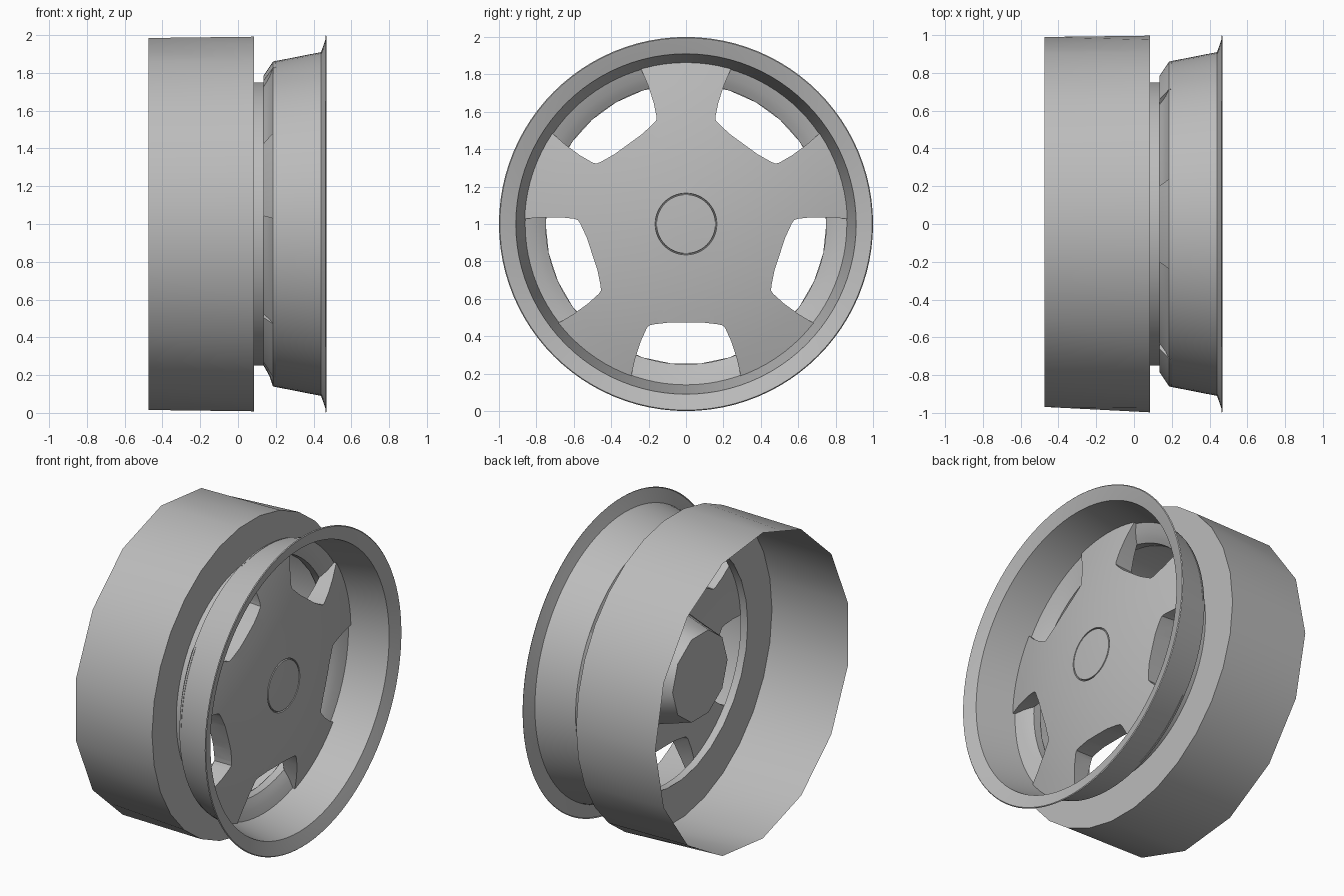
import bpy, bmesh, math

if "Cube" in bpy.data.objects:
    bpy.data.objects.remove(bpy.data.objects["Cube"])

grey = bpy.data.materials.new("wheel grey")
grey.use_nodes = True
COLOUR = (0.5, 0.5, 0.5, 1)
grey.diffuse_color = COLOUR
grey.node_tree.nodes["Principled BSDF"].inputs["Base Color"].default_value = COLOUR


def finish(bm, name, closed=False):
    """Turn a bmesh into a named, coloured, smooth shaded object."""
    bmesh.ops.remove_doubles(bm, verts=bm.verts, dist=1e-5)
    if closed:
        bmesh.ops.recalc_face_normals(bm, faces=bm.faces)
    mesh = bpy.data.meshes.new(name)
    bm.to_mesh(mesh)
    bm.free()
    obj = bpy.data.objects.new(name, mesh)
    bpy.context.collection.objects.link(obj)
    mesh.materials.append(grey)
    return obj


def smooth(obj, degrees=30):
    bpy.ops.object.select_all(action='DESELECT')
    obj.select_set(True)
    bpy.context.view_layer.objects.active = obj
    bpy.ops.object.shade_smooth_by_angle(angle=math.radians(degrees))


def lathe(name, profile, sides, closed=False, shape=None):
    """Revolve (x, radius) points about the axle; shape adjusts radius per point."""
    bm = bmesh.new()
    rings = []
    for i, (x, r) in enumerate(profile):
        ring = []
        for k in range(sides):
            a = math.tau * k / sides
            rr = r * shape(i, k) if shape else r
            ring.append(bm.verts.new((x, rr * math.cos(a), 1 + rr * math.sin(a))))
        rings.append(ring)
    for (p, a), (q, b) in zip(zip(profile, rings), zip(profile[1:], rings[1:])):
        for k in range(sides):
            n = (k + 1) % sides
            if p[1] == 0:
                bm.faces.new((a[k], b[k], b[n]))
            elif q[1] == 0:
                bm.faces.new((a[k], b[k], a[n]))
            else:
                bm.faces.new((a[k], b[k], b[n], a[n]))
    return finish(bm, name, closed)


# Outer rim: flared lip, bowl wall and the step into the barrel
rim = lathe("rim", [(0.463, 1.0), (0.468, 0.995), (0.462, 0.975), (0.44, 0.91),
                    (0.185, 0.86), (0.168, 0.81), (0.15, 0.775), (0.135, 0.75),
                    (0.085, 0.75)], 96)
smooth(rim)

# Barrel: coarse open drum, its back edge keeping half as many corners
flat = math.cos(math.tau / 30)
barrel = lathe("barrel", [(-0.475, 0.99), (0.085, 0.997)], 30,
               shape=lambda i, k: flat if i == 0 and k % 2 else 1)
smooth(barrel)

# Flat shoulder closing the drum down to the rim
shoulder = lathe("shoulder", [(0.085, 0.997), (0.085, 0.75)], 30)


# Domed spoke disc with a fine groove around the centre cap
def dome(r):
    return 0.33 - 0.13 * (r / 0.865) ** 2


front = [(dome(r), r) for r in (0, 0.08, 0.157)]
front += [(0.312, 0.159), (0.312, 0.163)]
front += [(dome(r), r) for r in (0.165, 0.25, 0.35, 0.45, 0.55, 0.65, 0.75, 0.865)]
back = [(0.185, 0.86), (0.135, 0.785), (0.14, 0.6), (0.16, 0.4), (0.16, 0)]
disc = lathe("spoke_disc", front + back, 100, closed=True)

# Five window cutters, slightly wider towards the back
half = [(0.30, -0.92), (0.28, -0.81), (0.262, -0.72), (0.235, -0.63), (0.206, -0.562),
        (0.194, -0.546), (0.17, -0.54), (0.09, -0.53)]
outline = half + [(-y, z) for y, z in reversed(half)]
cutters = bmesh.new()
for n in range(5):
    c, s = math.cos(math.tau * n / 5), math.sin(math.tau * n / 5)
    ends = []
    for x, grow in ((0.5, 0.94), (0.0, 1.12)):
        ring = []
        for y, z in outline:
            y, z = y * grow, -0.7 + (z + 0.7) * grow
            ring.append(cutters.verts.new((x, y * c - z * s, 1 + y * s + z * c)))
        cutters.faces.new(ring)
        ends.append(ring)
    for k in range(len(outline)):
        a, b = ends
        m = (k + 1) % len(outline)
        cutters.faces.new((a[k], b[k], b[m], a[m]))
cutter = finish(cutters, "window_cutter", closed=True)
cutter.hide_render = True
cutter.display_type = 'WIRE'
cut = disc.modifiers.new("windows", 'BOOLEAN')
cut.operation = 'DIFFERENCE'
cut.solver = 'EXACT'
cut.object = cutter
bpy.ops.object.select_all(action='DESELECT')
disc.select_set(True)
bpy.context.view_layer.objects.active = disc
bpy.ops.object.modifier_apply(modifier="windows")
bpy.data.objects.remove(cutter)
smooth(disc)

# Faceted hub behind the disc
hub = lathe("hub", [(0.17, 0.36), (-0.1, 0.28), (-0.1, 0)], 10)
smooth(hub, 40)
